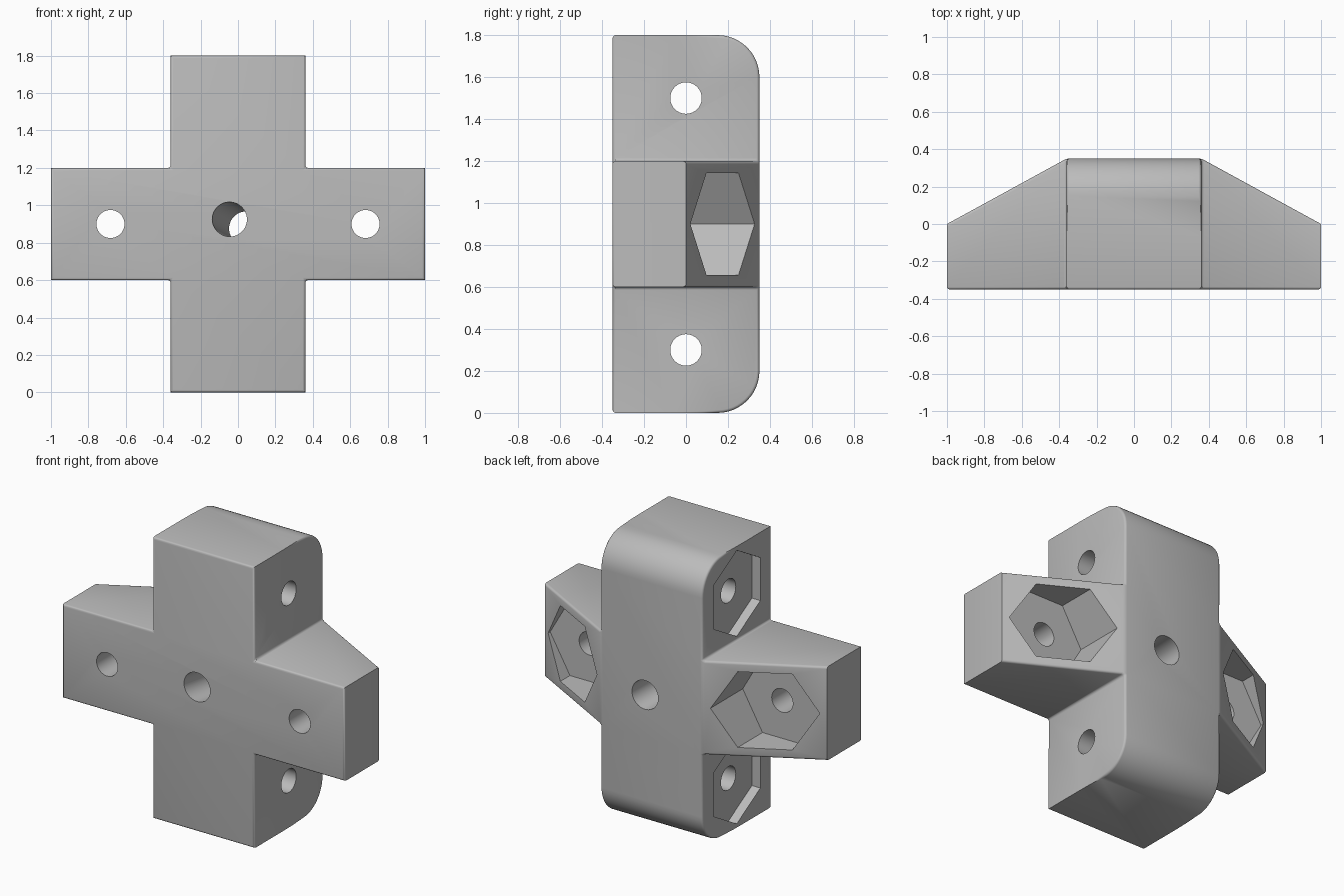
import bpy, bmesh, math
from mathutils import Vector, Matrix

cube = bpy.data.objects.get("Cube")
if cube:
    bpy.data.objects.remove(cube, do_unlink=True)

# Sizes
HALF_W, HALF_D, HEIGHT = 0.36, 0.35, 1.8
MID = HEIGHT / 2
ROUND, FILLET = 0.2, 0.014
BOLT_R, NUT_R, CENTRE_R = 0.075, 0.28, 0.092

grey = bpy.data.materials.new("plain grey")
grey.use_nodes = True
grey.diffuse_color = (0.5, 0.5, 0.5, 1)
grey.node_tree.nodes["Principled BSDF"].inputs["Base Color"].default_value = (0.5, 0.5, 0.5, 1)


def add_object(name, bm):
    bmesh.ops.recalc_face_normals(bm, faces=bm.faces)
    mesh = bpy.data.meshes.new(name)
    bm.to_mesh(mesh)
    bm.free()
    mesh.materials.append(grey)
    obj = bpy.data.objects.new(name, mesh)
    bpy.context.collection.objects.link(obj)
    return obj


def extrude(name, points, vector):
    """Solid made by pushing a flat outline along a vector."""
    bm = bmesh.new()
    face = bm.faces.new([bm.verts.new(p) for p in points])
    new = bmesh.ops.extrude_face_region(bm, geom=[face])["geom"]
    moved = [g for g in new if isinstance(g, bmesh.types.BMVert)]
    bmesh.ops.translate(bm, verts=moved, vec=vector)
    if face.is_valid and len(bm.faces) == len(points) + 1:
        bmesh.ops.holes_fill(bm, edges=bm.edges)
    return add_object(name, bm)


def prism(name, start, end, radius, sides, turn=0.0):
    """Cylinder or hexagonal prism between two points."""
    start, end = Vector(start), Vector(end)
    axis = end - start
    bm = bmesh.new()
    bmesh.ops.create_cone(bm, cap_ends=True, segments=sides, radius1=radius,
                          radius2=radius, depth=axis.length)
    place = (Matrix.Translation((start + end) / 2)
             @ axis.to_track_quat('Z', 'Y').to_matrix().to_4x4()
             @ Matrix.Rotation(turn, 4, 'Z'))
    bmesh.ops.transform(bm, matrix=place, verts=bm.verts)
    return add_object(name, bm)


def combine(target, tool, operation):
    mod = target.modifiers.new(operation.title(), 'BOOLEAN')
    mod.operation, mod.solver, mod.object = operation, 'EXACT', tool
    bpy.context.view_layer.objects.active = target
    bpy.ops.object.modifier_apply(modifier=mod.name)
    bpy.data.objects.remove(tool, do_unlink=True)


# Upright block with rounded back corners
outline = [(-HALF_W, -HALF_D, HEIGHT), (-HALF_W, -HALF_D, 0)]
for corner_z, first in ((ROUND, -90), (HEIGHT - ROUND, 0)):
    for i in range(13):
        a = math.radians(first + 7.5 * i)
        outline.append((-HALF_W, HALF_D - ROUND + ROUND * math.cos(a),
                        corner_z + ROUND * math.sin(a)))
bracket = extrude("cross_bracket", outline, (2 * HALF_W, 0, 0))

# Cross arms with tapered backs
arm_outline = [(-1, -HALF_D), (1, -HALF_D), (1, 0), (HALF_W, HALF_D),
               (-HALF_W, HALF_D), (-1, 0)]
arms = extrude("cross_arms", [(x, y, 0.6) for x, y in arm_outline], (0, 0, 0.6))
combine(bracket, arms, 'UNION')


# Small fillets on the front rim, the inner corners and the back edges
def wants_fillet(edge):
    if len(edge.link_faces) != 2 or edge.calc_face_angle(0) < 0.35:
        return False
    a, b = (v.co for v in edge.verts)
    if max(a.y, b.y) < 0.01 - HALF_D or not edge.is_convex:
        return True
    at_tip = min(abs(a.x), abs(b.x)) > 0.99
    along_y = abs(a.x - b.x) < 0.001 and abs(a.z - b.z) < 0.001
    return not (at_tip or along_y)


bm = bmesh.new()
bm.from_mesh(bracket.data)
bmesh.ops.remove_doubles(bm, verts=bm.verts, dist=0.0005)
bmesh.ops.dissolve_limit(bm, angle_limit=0.01, verts=bm.verts, edges=bm.edges)
bmesh.ops.bevel(bm, geom=[e for e in bm.edges if wants_fillet(e)], offset=FILLET,
                segments=3, profile=0.5, affect='EDGES', clamp_overlap=True)
bm.to_mesh(bracket.data)
bm.free()

# Bolt holes and nut pockets in the arms
for side in (-1, 1):
    x = side * 0.682
    combine(bracket, prism("arm_hole", (x, -1, MID), (x, 1, MID), BOLT_R, 40), 'DIFFERENCE')
    combine(bracket, prism("arm_pocket", (x, 0, MID), (x, 1, MID), NUT_R, 6, math.pi / 6),
            'DIFFERENCE')

# Bolt holes and nut pockets through the upright block
for z in (0.3, HEIGHT - 0.3):
    combine(bracket, prism("block_hole", (-1, 0, z), (1, 0, z), BOLT_R, 40), 'DIFFERENCE')
    combine(bracket, prism("block_pocket", (-0.6, 0, z), (-0.3, 0, z), 0.275, 6), 'DIFFERENCE')

# Slanted hole through the middle
lean = Vector((0.045, HALF_D, -0.025)) * 2
middle = Vector((0, 0, MID))
combine(bracket, prism("centre_hole", middle - lean, middle + lean, CENTRE_R, 48), 'DIFFERENCE')

bpy.ops.object.select_all(action='DESELECT')
bracket.select_set(True)
bpy.context.view_layer.objects.active = bracket
bpy.ops.object.shade_smooth_by_angle(angle=math.radians(32))
